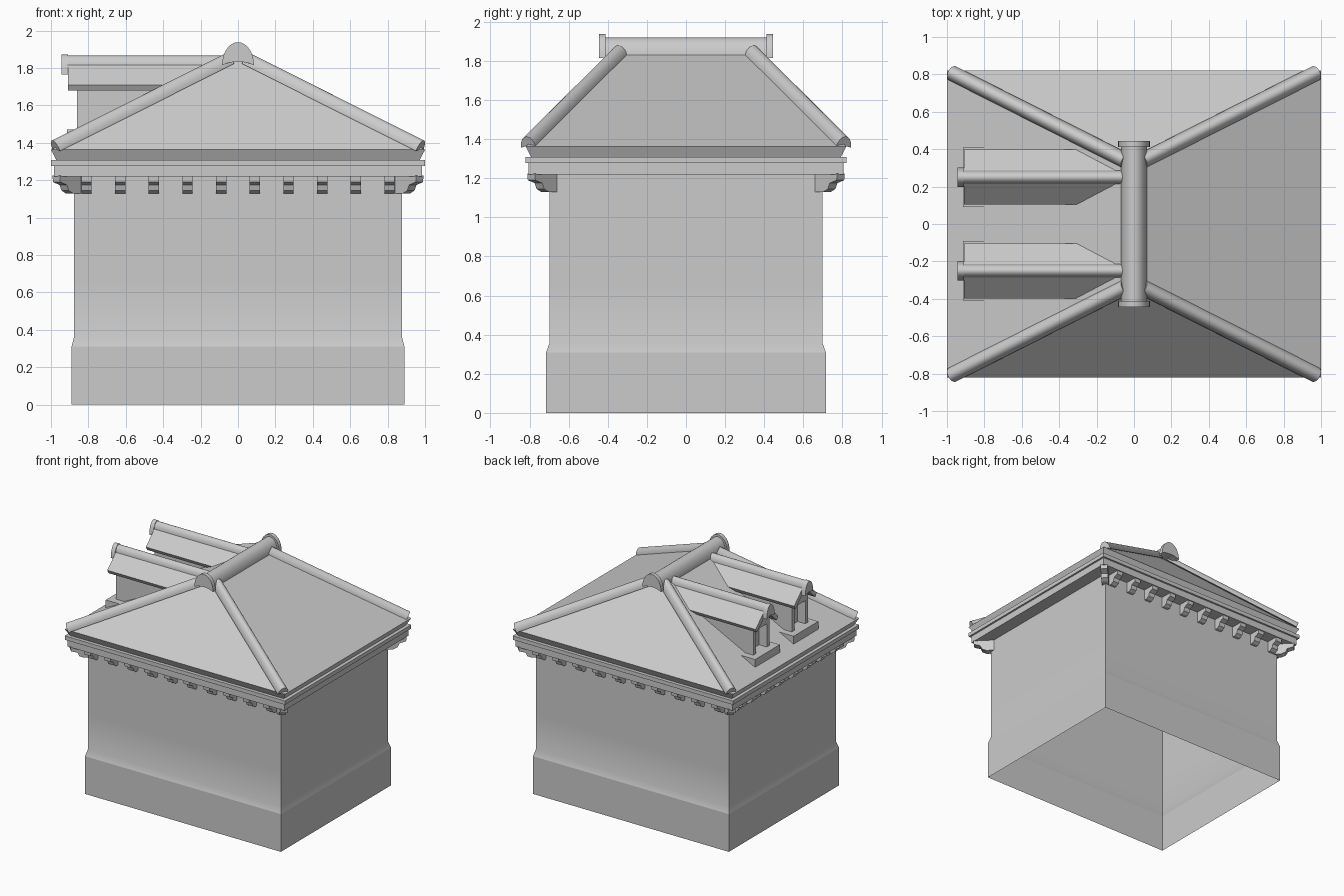
import bpy
import bmesh
from math import cos, sin, pi
from mathutils import Vector

cube = bpy.data.objects.get("Cube")
if cube:
    bpy.data.objects.remove(cube, do_unlink=True)

stone = bpy.data.materials.new("light_grey_stone")
stone.use_nodes = True
GREY = (0.6, 0.6, 0.6, 1)
stone.diffuse_color = GREY
stone.node_tree.nodes["Principled BSDF"].inputs["Base Color"].default_value = GREY
UP = Vector((0, 0, 1))


def make(name, verts, faces, closed=True, smooth=False):
    mesh = bpy.data.meshes.new(name)
    mesh.from_pydata(verts, [], faces)
    if closed:
        bm = bmesh.new()
        bm.from_mesh(mesh)
        bmesh.ops.recalc_face_normals(bm, faces=bm.faces)
        bm.to_mesh(mesh)
        bm.free()
    mesh.materials.append(stone)
    obj = bpy.data.objects.new(name, mesh)
    bpy.context.collection.objects.link(obj)
    if smooth:
        bpy.ops.object.select_all(action='DESELECT')
        obj.select_set(True)
        bpy.context.view_layer.objects.active = obj
        bpy.ops.object.shade_smooth_by_angle(angle=pi / 5)
    return obj


def stack(name, rings, capped=True, smooth=False):
    """Rectangular rings (half x, half y, z) joined from bottom to top."""
    verts = [(sx * hx, sy * hy, z) for hx, hy, z in rings
             for sx, sy in ((-1, -1), (1, -1), (1, 1), (-1, 1))]
    faces = []
    for r in range(len(rings) - 1):
        for i in range(4):
            a, b = 4 * r + i, 4 * r + (i + 1) % 4
            faces.append((a, b, b + 4, a + 4))
    if capped:
        n = len(verts)
        faces += [(3, 2, 1, 0), (n - 4, n - 3, n - 2, n - 1)]
    return make(name, verts, faces, capped, smooth)


def extrude(name, profile, start, end, smooth=False):
    """Extrude a (sideways, upward) profile from start to end."""
    start, end = Vector(start), Vector(end)
    along = (end - start).normalized()
    side = along.cross(UP).normalized()
    rise = side.cross(along)
    n = len(profile)
    verts = [p + side * s + rise * h for p in (start, end) for s, h in profile]
    faces = [tuple(range(n)), tuple(range(n, 2 * n))]
    faces += [(i, (i + 1) % n, n + (i + 1) % n, n + i) for i in range(n)]
    return make(name, verts, faces, True, smooth)


def box(name, x, y, z):
    profile = [(-y[1], z[0]), (-y[0], z[0]), (-y[0], z[1]), (-y[1], z[1])]
    return extrude(name, profile, (x[0], 0, 0), (x[1], 0, 0))


def tile(width, height, n=14):
    """Arched ridge tile section with a shallow hollow underneath."""
    outer = [(width * cos(pi * i / n), height * sin(pi * i / n)) for i in range(n + 1)]
    hollow = [(width * t, height * 0.15 * (1 - t * t)) for t in (-0.6, -0.2, 0.2, 0.6)]
    return outer + hollow


# Walls, open underneath
stack("plinth", [(0.89, 0.715, 0), (0.89, 0.715, 0.31)], False)
stack("walls", [(0.89, 0.715, 0.31), (0.877, 0.697, 0.36),
                (0.877, 0.697, 0.65), (0.877, 0.697, 1.22)], False, True)

# Cornice and eaves
stack("cornice_lower", [(0.985, 0.805, 1.22), (0.985, 0.805, 1.277)])
stack("cornice_upper", [(1, 0.82, 1.277), (1, 0.82, 1.309)])
stack("eaves", [(0.97, 0.79, 1.305), (1, 0.82, 1.363)])

# Hipped roof
RIDGE_Y, RIDGE_Z = 0.315, 1.865
make("main_roof",
     [(-1, -0.82, 1.363), (1, -0.82, 1.363), (1, 0.82, 1.363), (-1, 0.82, 1.363),
      (0, -RIDGE_Y, RIDGE_Z), (0, RIDGE_Y, RIDGE_Z)],
     [(0, 1, 4), (1, 2, 5, 4), (2, 3, 5), (3, 0, 4, 5), (3, 2, 1, 0)])

# Ridge and hip tiles
extrude("ridge_roll", tile(0.07, 0.1), (0, -0.43, 1.82), (0, 0.43, 1.82), True)
for sy, side in ((-1, "front"), (1, "back")):
    extrude("ridge_cap_" + side, tile(0.085, 0.122),
            (0, sy * 0.412, 1.816), (0, sy * 0.445, 1.816), True)
    for sx, hand in ((-1, "right"), (1, "left")):
        corner = Vector((sx, sy * 0.82, 1.363))
        apex = Vector((0, sy * RIDGE_Y, RIDGE_Z))
        drop = Vector((0, 0, -0.022))
        extrude(f"hip_roll_{side}_{hand}", tile(0.042, 0.062),
                corner.lerp(apex, 0.03) + drop, corner.lerp(apex, 0.96) + drop, True)

# Brackets below the cornice
BRACKET = [(-0.02, 1.225), (0.1, 1.225), (0.097, 1.19), (0.06, 1.175),
           (0.05, 1.145), (0.025, 1.13), (-0.02, 1.13)]


def bracket(name, x, y, nx, ny, reach=1):
    half = UP.cross(Vector((nx, ny, 0)).normalized()) * 0.0275
    base = Vector((x, y, 0))
    extrude(name, [(d * reach, z) for d, z in BRACKET], base - half, base + half)


for i in range(10):
    for sy, side in ((-1, "front"), (1, "back")):
        bracket(f"bracket_{side}_{i}", -0.81 + 0.18 * i, sy * 0.697, 0, sy)
for i in range(8):
    bracket(f"bracket_right_{i}", -0.877, -0.63 + 0.18 * i, -1, 0)
for sx in (-1, 1):
    for sy in (-1, 1):
        bracket("corner_bracket", sx * 0.877, sy * 0.697, sx, sy, 1.35)

# Two dormers on the right-hand slope
for y, side in ((-0.25, "front"), (0.25, "back")):
    chevron = [(-0.147, 1.71), (0, 1.85), (0.147, 1.71),
               (0.13, 1.68), (0, 1.8), (-0.13, 1.68)]
    extrude("dormer_roof_" + side, chevron, (-0.91, y, 0), (-0.02, y, 0))
    gable = [(-0.105, 1.4), (0.105, 1.4), (0.105, 1.71), (0, 1.81), (-0.105, 1.71)]
    extrude("dormer_body_" + side, gable, (-0.79, y, 0), (-0.3, y, 0))
    lintel = [(s, max(h, 1.66)) for s, h in gable]
    extrude("dormer_lintel_" + side, lintel, (-0.86, y, 0), (-0.78, y, 0))
    for s in (-1, 1):
        edges = sorted((y + s * 0.07, y + s * 0.105))
        box("dormer_post_" + side, (-0.86, -0.78), edges, (1.4, 1.67))
    box("dormer_sill_" + side, (-0.915, -0.7), (y - 0.16, y + 0.16), (1.38, 1.47))
    extrude("dormer_ridge_" + side, tile(0.037, 0.056), (-0.92, y, 1.81), (-0.04, y, 1.81), True)
    extrude("dormer_ridge_cap_" + side, tile(0.052, 0.105),
            (-0.945, y, 1.766), (-0.91, y, 1.766), True)
